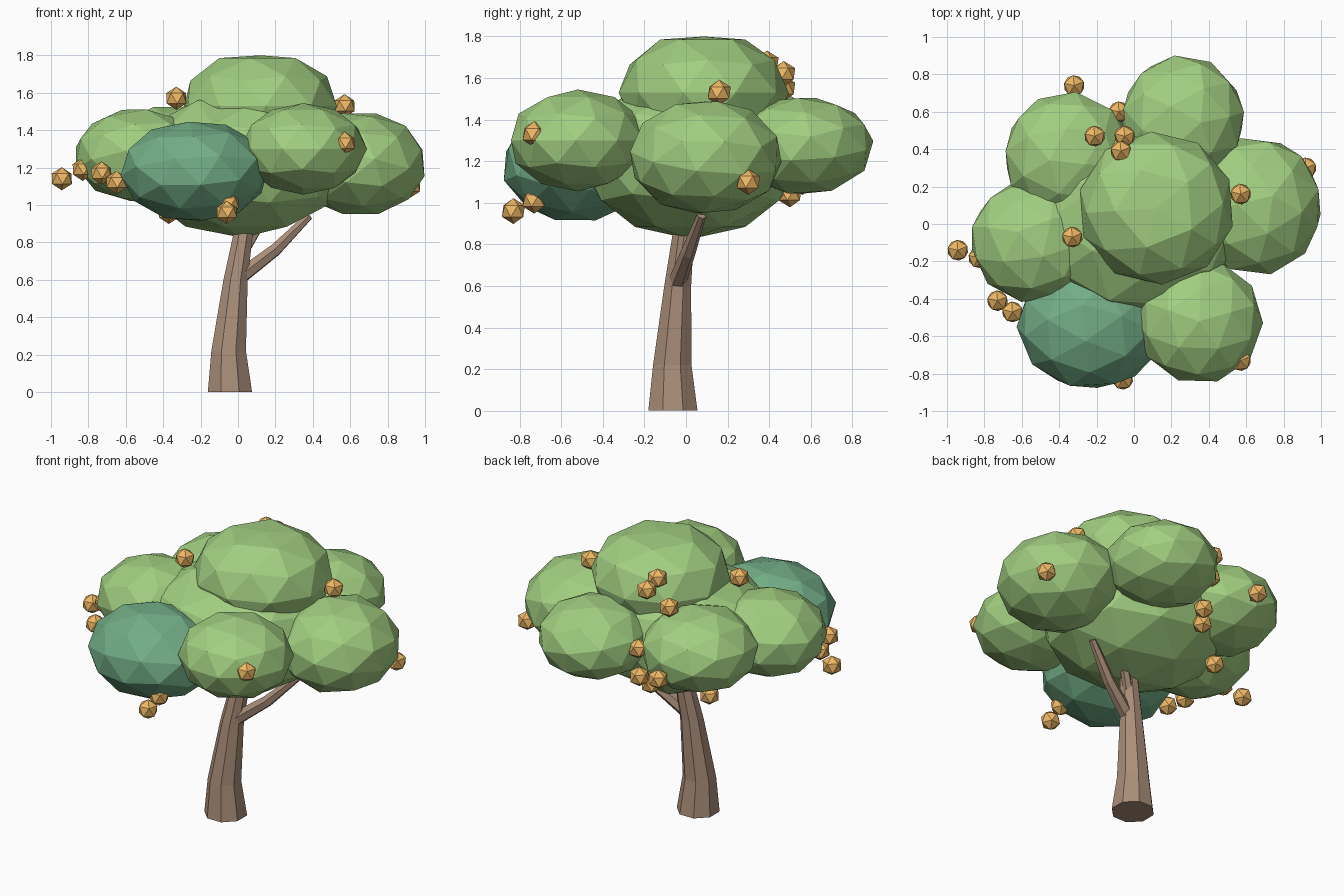
import bpy, bmesh, math
from mathutils import Vector, Euler

if "Cube" in bpy.data.objects:
    bpy.data.objects.remove(bpy.data.objects["Cube"])


def material(name, rgb):
    m = bpy.data.materials.new(name)
    m.diffuse_color = (*rgb, 1)
    m.use_nodes = True
    m.node_tree.nodes["Principled BSDF"].inputs["Base Color"].default_value = m.diffuse_color
    return m


LEAF = material("leaf_green", (0.36, 0.62, 0.22))
TEAL = material("leaf_dark", (0.17, 0.42, 0.24))
BARK = material("bark", (0.40, 0.27, 0.19))
FRUIT = material("fruit_orange", (0.86, 0.48, 0.13))


def finish(bm, name, mat):
    bmesh.ops.recalc_face_normals(bm, faces=bm.faces)
    me = bpy.data.meshes.new(name)
    bm.to_mesh(me)
    bm.free()
    me.materials.append(mat)
    ob = bpy.data.objects.new(name, me)
    bpy.context.collection.objects.link(ob)
    return ob


def ball(name, loc, size, mat, sub, turn=0.0, tilt=0.0, cap=1.0):
    """Turned icosphere stretched to size, its top flattened at cap."""
    bm = bmesh.new()
    bmesh.ops.create_icosphere(bm, subdivisions=sub, radius=1)
    rot = Euler((tilt, 0, turn)).to_matrix()
    for v in bm.verts:
        x, y, z = rot @ v.co
        v.co = Vector((x * size[0], y * size[1], min(z, cap) * size[2]))
    ob = finish(bm, name, mat)
    ob.location = loc


def limb(name, path, sides, flat=False):
    """Tapered tube through (x, y, z, radius); flat keeps rings level."""
    bm = bmesh.new()
    pts = [Vector(p[:3]) for p in path]
    rings = []
    for i, p in enumerate(pts):
        d = pts[min(i + 1, len(pts) - 1)] - pts[max(i - 1, 0)]
        q = Vector((0, 0, 1)).rotation_difference(d)
        ring = []
        for k in range(sides):
            a = 2 * math.pi * (k + 0.5) / sides
            o = Vector((math.cos(a), math.sin(a), 0)) * path[i][3]
            ring.append(bm.verts.new(p + (o if flat else q @ o)))
        rings.append(ring)
    for a, b in zip(rings, rings[1:]):
        for k in range(sides):
            n = (k + 1) % sides
            bm.faces.new((a[k], a[n], b[n], b[k]))
    bm.faces.new(rings[0])
    bm.faces.new(rings[-1])
    finish(bm, name, BARK)


# Leaning trunk and branches
limb("trunk", [(-0.043, -0.063, 0, 0.128), (-0.05, -0.066, 0.22, 0.1),
               (-0.013, -0.04, 0.6, 0.07), (0.025, -0.015, 0.83, 0.057),
               (0.05, 0.0, 1.0, 0.045)], 8, True)
limb("right_branch", [(-0.01, -0.05, 0.6, 0.045), (0.2, 0.01, 0.76, 0.036),
                      (0.38, 0.075, 0.94, 0.022)], 6)
limb("back_branch", [(0.02, -0.02, 0.74, 0.035), (0.12, 0.05, 0.90, 0.025)], 6)
limb("left_branch", [(0.0, -0.03, 0.52, 0.03), (-0.06, -0.045, 0.61, 0.015)], 5)

# Canopy clumps: name, centre, half sizes, tilt, flat top
CLUMPS = [
    ("core_clump", (0.02, 0.02, 1.22), (0.57, 0.53, 0.395), 0.0, 1.0),
    ("top_clump", (0.12, 0.085, 1.53), (0.42, 0.41, 0.30), 0.0, 0.9),
    ("back_clump", (0.26, 0.56, 1.275), (0.335, 0.345, 0.24), 0.3, 0.95),
    ("right_clump", (0.65, 0.095, 1.22), (0.36, 0.375, 0.28), 0.3, 0.97),
    ("front_right_clump", (0.35, -0.52, 1.30), (0.34, 0.335, 0.245), 0.0, 1.0),
    ("front_dark_clump", (-0.23, -0.53, 1.18), (0.40, 0.36, 0.275), 0.3, 1.0),
    ("left_clump", (-0.53, -0.09, 1.265), (0.35, 0.335, 0.255), 0.3, 1.0),
    ("back_left_clump", (-0.35, 0.36, 1.285), (0.35, 0.35, 0.25), 0.3, 1.0),
]
for i, (name, loc, size, tilt, cap) in enumerate(CLUMPS):
    ball(name, loc, size, TEAL if "dark" in name else LEAF, 2, i * 0.7, tilt, cap)

# Fruit scattered over the canopy
FRUITS = [
    (-0.33, -0.07, 1.57), (0.57, 0.16, 1.53), (0.57, -0.73, 1.33),
    (-0.942, -0.14, 1.14), (-0.83, -0.18, 1.19), (-0.73, -0.41, 1.17),
    (-0.65, -0.47, 1.12), (-0.05, -0.73, 1.01), (-0.06, -0.83, 0.96),
    (0.92, 0.30, 1.10), (-0.07, 0.39, 1.67), (-0.05, 0.47, 1.62),
    (-0.21, 0.47, 1.55), (-0.08, 0.60, 1.30), (-0.32, 0.74, 1.22),
    (-0.10, 0.50, 1.04), (-0.37, 0.29, 0.96), (-0.06, 0.56, 1.10),
]
for i, loc in enumerate(FRUITS):
    ball(f"fruit_{i + 1}", loc, (0.062,) * 3, FRUIT, 1, 0.4)
